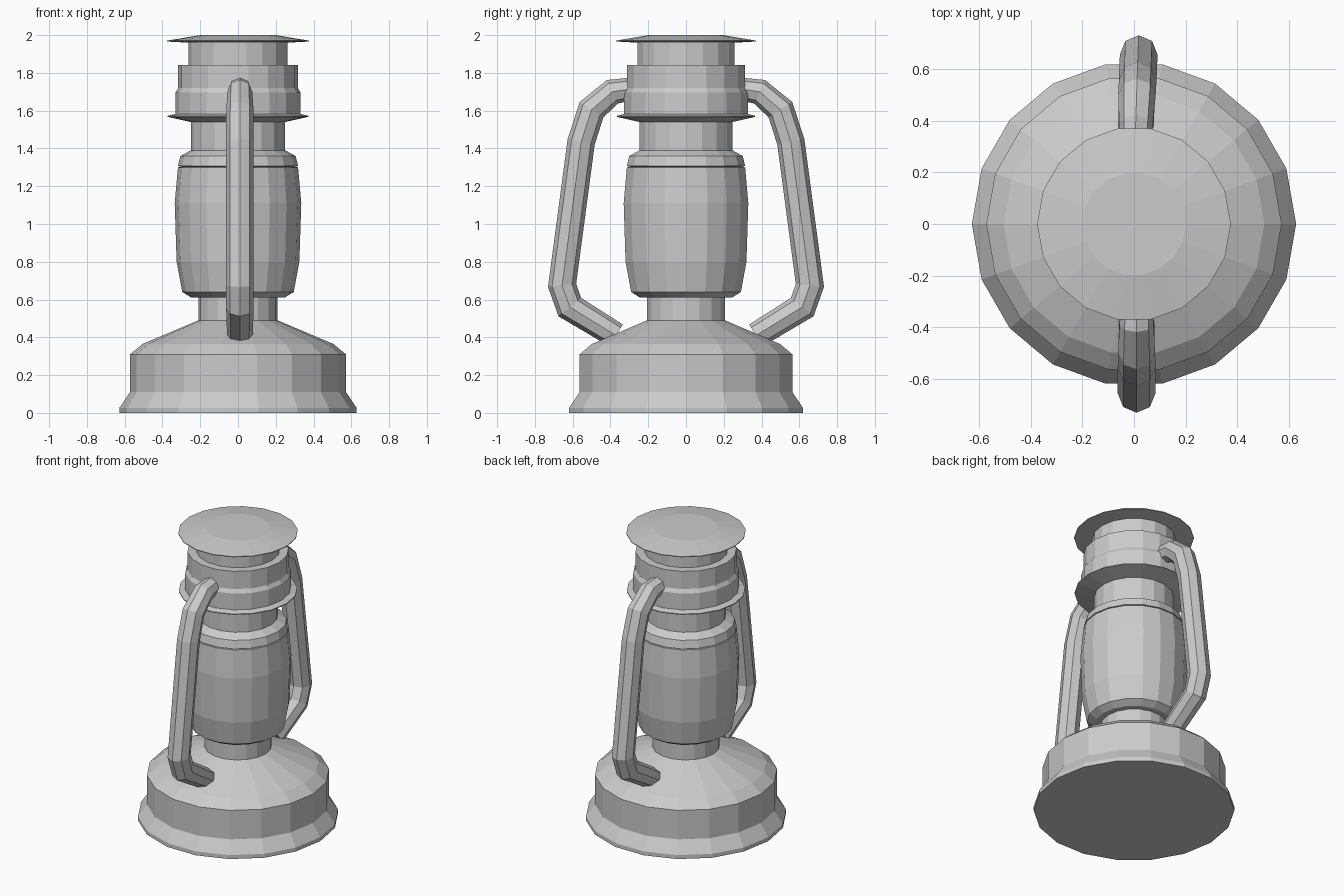
import bpy, bmesh
from math import cos, sin, pi
from mathutils import Vector

if "Cube" in bpy.data.objects:
    bpy.data.objects.remove(bpy.data.objects["Cube"])

SIDES = 18


def finish(name, bm):
    bmesh.ops.recalc_face_normals(bm, faces=bm.faces[:])
    mesh = bpy.data.meshes.new(name)
    bm.to_mesh(mesh)
    bm.free()
    obj = bpy.data.objects.new(name, mesh)
    bpy.context.collection.objects.link(obj)
    return obj


def skin(bm, rings):
    for a, b in zip(rings, rings[1:]):
        n = len(a)
        for i in range(n):
            j = (i + 1) % n
            bm.faces.new((a[i], a[j], b[j], b[i]))


def lathe(name, profile, cap_bottom=False, cap_top=False):
    """Turn (radius, z) points around the z axis."""
    bm = bmesh.new()
    rings = [[bm.verts.new((r * cos(2 * pi * i / SIDES), r * sin(2 * pi * i / SIDES), z))
              for i in range(SIDES)] for r, z in profile]
    skin(bm, rings)
    if cap_bottom:
        bm.faces.new(rings[0][::-1])
    if cap_top:
        bm.faces.new(rings[-1])
    return finish(name, bm)


def tube(name, path, side):
    """Octagonal tube along (x, y, z, radius) points lying in the side plane."""
    bm = bmesh.new()
    pts = [Vector((x, y * side, z)) for x, y, z, r in path]
    across = Vector((1, 0, 0))
    rings = []
    for k, p in enumerate(pts):
        d_in = (p - pts[k - 1]).normalized() if k else (pts[1] - p).normalized()
        d_out = (pts[k + 1] - p).normalized() if k < len(pts) - 1 else d_in
        tangent = (d_in + d_out).normalized()
        normal = across.cross(tangent).normalized()
        r = path[k][3]
        miter = r / max(tangent.dot(d_out), 0.5)
        rings.append([bm.verts.new(p + across * r * cos(i * pi / 4) + normal * miter * sin(i * pi / 4))
                      for i in range(8)])
    skin(bm, rings)
    bm.faces.new(rings[0])
    bm.faces.new(rings[-1][::-1])
    return finish(name, bm)


# fuel tank base with sloping shoulder
lathe("fuel_tank", [(0.628, 0), (0.628, 0.027), (0.572, 0.11), (0.572, 0.31),
                    (0.505, 0.365), (0.21, 0.49)], cap_bottom=True)

# burner neck
lathe("burner_neck", [(0.21, 0.49), (0.21, 0.612)])

# barrel-shaped globe
lathe("globe", [(0.21, 0.612), (0.25, 0.612), (0.295, 0.64), (0.325, 0.80),
                (0.335, 1.11), (0.318, 1.30), (0.30, 1.303)])

# collar on top of the globe
lathe("globe_collar", [(0.30, 1.303), (0.318, 1.307), (0.316, 1.315),
                       (0.305, 1.36), (0.25, 1.39)])

# lower chimney
lathe("lower_chimney", [(0.25, 1.39), (0.25, 1.54)])

# flanged hood
lathe("hood", [(0.25, 1.54), (0.372, 1.567), (0.372, 1.573), (0.332, 1.583),
               (0.332, 1.695), (0.317, 1.72), (0.317, 1.842), (0.262, 1.842)])

# upper chimney
lathe("upper_chimney", [(0.262, 1.842), (0.262, 1.96)])

# wide top cap
lathe("top_cap", [(0.262, 1.96), (0.375, 1.966), (0.375, 1.971), (0.20, 2.0)], cap_top=True)

# bent side tubes: y, z, radius from hood to tank
bend = [(0.29, 1.715, 0.06), (0.39, 1.70, 0.066), (0.50, 1.605, 0.072), (0.555, 1.435, 0.073),
        (0.656, 0.675, 0.073), (0.615, 0.56, 0.073), (0.37, 0.41, 0.068)]
tube("front_side_tube", [(0.01, y, z, r) for y, z, r in bend], -1)
tube("back_side_tube", [(0.004 + 0.04 * (y - 0.3), y, z, r) for y, z, r in bend], 1)
